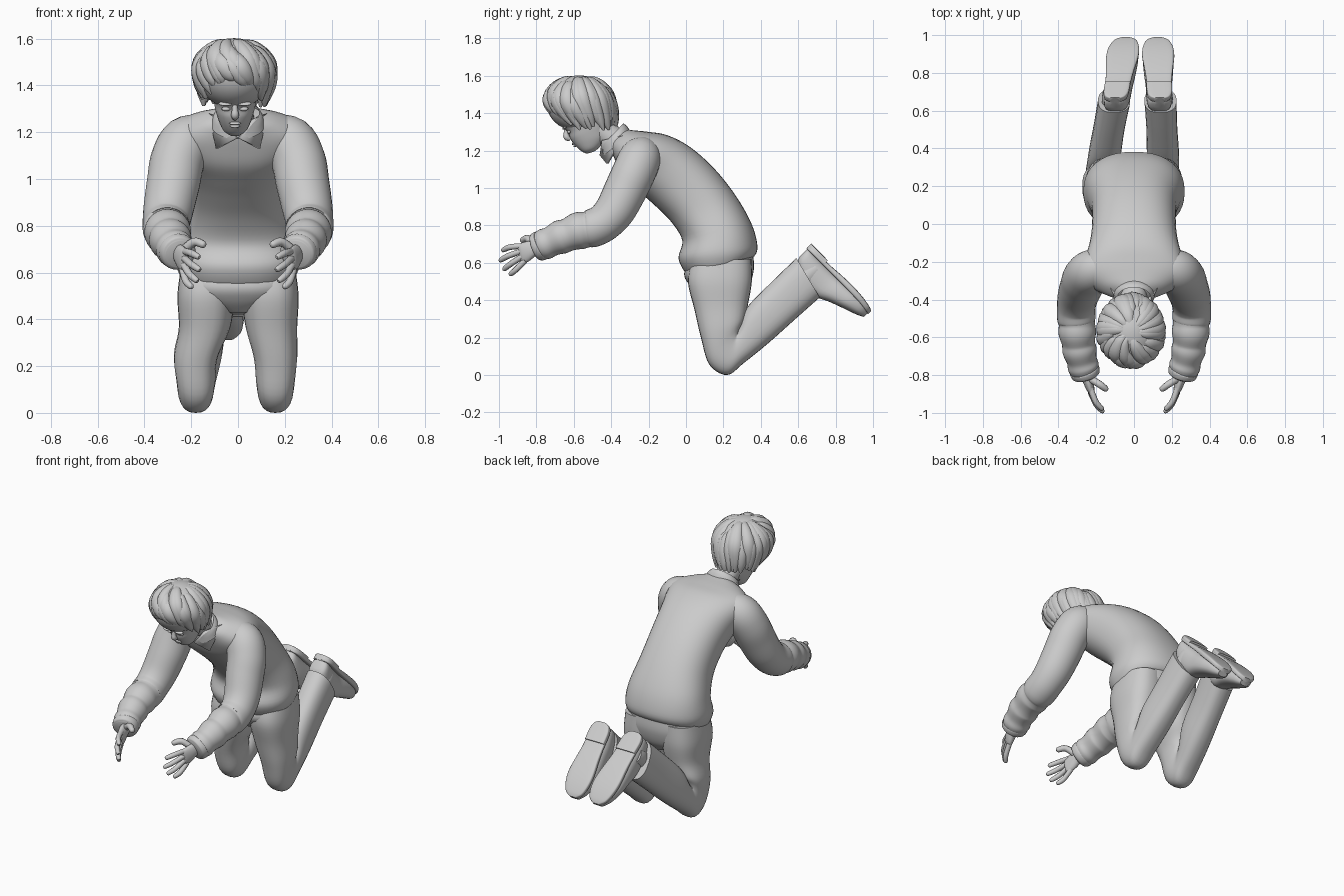
import bpy, bmesh, math, random
from mathutils import Vector, Matrix

if "Cube" in bpy.data.objects:
    bpy.data.objects.remove(bpy.data.objects["Cube"])

random.seed(4)


def smooth_keys(keys, steps):
    """Catmull-Rom interpolation through tuples of numbers."""
    out, n = [], len(keys)
    for i in range(n - 1):
        p0, p1, p2, p3 = (keys[max(0, min(n - 1, i + k))] for k in (-1, 0, 1, 2))
        for s in range(steps):
            t = s / steps
            out.append([0.5 * (2 * b + (c - a) * t + (2 * a - 5 * b + 4 * c - d) * t * t
                               + (3 * b - a - 3 * c + d) * t ** 3)
                        for a, b, c, d in zip(p0, p1, p2, p3)])
    return out + [list(keys[-1])]


def finish(name, bm):
    bmesh.ops.recalc_face_normals(bm, faces=bm.faces)
    me = bpy.data.meshes.new(name)
    bm.to_mesh(me)
    bm.free()
    ob = bpy.data.objects.new(name, me)
    bpy.context.collection.objects.link(ob)
    return ob


def loft(name, rings, n=28, power=2.0, caps=True):
    """Skin rings given as (centre, half axis u, half axis v)."""
    bm = bmesh.new()
    loops = []
    for c, u, v in rings:
        loop = []
        for k in range(n):
            a = 2 * math.pi * k / n
            ca, sa = math.cos(a), math.sin(a)
            ca = math.copysign(abs(ca) ** (2 / power), ca)
            sa = math.copysign(abs(sa) ** (2 / power), sa)
            loop.append(bm.verts.new(c + u * ca + v * sa))
        loops.append(loop)
    for A, B in zip(loops, loops[1:]):
        for k in range(n):
            bm.faces.new((A[k], A[(k + 1) % n], B[(k + 1) % n], B[k]))
    if caps:
        bm.faces.new(loops[0])
        bm.faces.new(loops[-1])
    return finish(name, bm)


def body(name, keys, steps=5, **kw):
    """Side-profile loft; keys are (front y, z, back y, z, centre x, half width)."""
    rings = []
    for fy, fz, by, bz, cx, hw in smooth_keys(keys, steps):
        rings.append((Vector((cx, (fy + by) / 2, (fz + bz) / 2)), Vector((hw, 0, 0)),
                      Vector((0, (by - fy) / 2, (bz - fz) / 2))))
    return loft(name, rings, **kw)


def tube(name, keys, steps=5, n=16, side=1):
    """Round limb through (x, y, z, radius)."""
    pts = smooth_keys([(k[0] * side,) + tuple(k[1:]) for k in keys], steps)
    P = [Vector(p[:3]) for p in pts]
    ref = Vector((0.31, 0.17, 0.93)) if abs((P[-1] - P[0]).normalized().z) < 0.7 else Vector((1, 0.1, 0))
    u, rings = ref, []
    for i, p in enumerate(P):
        t = (P[min(i + 1, len(P) - 1)] - P[max(i - 1, 0)]).normalized()
        u = (u - t * u.dot(t)).normalized()
        rings.append((p, u * pts[i][3], t.cross(u) * pts[i][3]))
    return loft(name, rings, n=n)


def ball(name, loc, size, tilt=0):
    bm = bmesh.new()
    M = Matrix.Translation(loc) @ Matrix.Rotation(tilt, 4, 'X') @ Matrix.Diagonal((*size, 1))
    bmesh.ops.create_uvsphere(bm, u_segments=28, v_segments=18, radius=1, matrix=M)
    return finish(name, bm)


# Sweater body with a turned-under hem
body("sweater", [
    (.03, .535, .33, .63, 0, .235), (-.005, .55, .365, .635, 0, .25), (-.04, .625, .382, .69, 0, .268),
    (-.02, .72, .35, .81, 0, .252),
    (-.08, .82, .265, .96, 0, .225), (-.17, .91, .15, 1.105, 0, .222), (-.25, .98, .02, 1.22, 0, .235),
    (-.325, 1.05, -.1, 1.282, 0, .262), (-.37, 1.13, -.2, 1.3, 0, .262), (-.4, 1.2, -.28, 1.308, 0, .17),
    (-.41, 1.24, -.32, 1.312, 0, .09)], n=40, power=2.3)
# Trouser seat
body("trouser_seat", [(.075, .43, .28, .41, 0, .06), (.02, .48, .335, .47, 0, .2),
                      (-.01, .54, .362, .56, 0, .25), (.02, .63, .36, .64, 0, .24)], n=36, power=2.4)

# Legs and shoes, folded at the knee
for label, s, knee, ankle, toe in (("left", 1, .16, .14, .125), ("right", -1, -.18, -.105, -.045)):
    def x(t):
        return knee + (ankle - knee) * t
    body("trouser_leg_" + label, [
        (.03, .61, .35, .62, s * .13, .115), (.01, .5, .352, .5, s * .137, .122),
        (.045, .35, .332, .38, s * .143, .11), (.08, .2, .315, .3, x(0), .094),
        (.125, .055, .3, .27, x(0), .084), (.22, .0, .285, .255, x(0), .078),
        (.31, .065, .29, .27, x(.1), .08), (.44, .17, .325, .36, x(.35), .085),
        (.58, .295, .45, .49, x(.65), .082), (.715, .415, .59, .625, ankle, .085)], power=2.5)
    d, nrm = Vector((0, .705, -.709)), Vector((0, .709, .705))
    heel = Vector((ankle - s * .004, .665, .69))

    def shoe(name, keys, power):
        """Keys are (along foot, sole height, top height, half width)."""
        rings = []
        for a, lo, hi, w in smooth_keys(keys, 4):
            c = heel + d * a + nrm * (lo + hi) / 2
            c.x += (toe - heel.x) * a / .46
            rings.append((c, Vector((w, 0, 0)), nrm * (hi - lo) / 2))
        loft(name + "_" + label, rings, power=power)
    shoe("shoe_upper", [(.0, -.02, -.08, .03), (.02, -.01, -.12, .058), (.1, -.015, -.17, .068),
                        (.2, -.015, -.175, .07), (.28, -.008, -.14, .078), (.36, -.005, -.11, .08),
                        (.43, -.008, -.085, .062), (.47, -.03, -.065, .03)], 2.5)
    shoe("shoe_sole", [(-.005, -.025, .0, .028), (.01, -.025, .0, .052), (.05, -.025, .0, .066),
                       (.15, -.025, .002, .068), (.23, -.025, .008, .075), (.32, -.026, .01, .085),
                       (.39, -.028, .006, .08), (.45, -.034, -.004, .058), (.476, -.04, -.014, .022)], 5)
    shoe("shoe_heel", [(-.006, -.02, .012, .028), (.01, -.02, .012, .052), (.05, -.02, .012, .066),
                       (.12, -.02, .012, .067)], 5)
    # Ankle inside the trouser opening
    tube("sock_" + label, [(ankle, .58, .46, .06), (ankle, .66, .54, .066), (ankle, .7, .57, .06)])

# Arms reaching forward, sleeves bunched at the forearm
for label, s in (("left", 1), ("right", -1)):
    tube("sleeve_" + label, [
        (.13, -.225, 1.19, .085), (.215, -.245, 1.16, .112), (.258, -.28, 1.08, .116),
        (.276, -.325, .985, .114), (.296, -.38, .88, .108), (.306, -.44, .815, .102),
        (.305, -.5, .785, .102), (.302, -.53, .778, .096), (.3, -.575, .77, .1),
        (.294, -.63, .75, .088), (.288, -.67, .737, .091), (.277, -.72, .715, .08),
        (.268, -.755, .7, .083), (.258, -.785, .688, .073)], n=28, side=s)
    tube("sleeve_cuff_" + label, [(.266, -.765, .698, .07), (.262, -.775, .693, .08),
                                  (.254, -.8, .682, .075), (.251, -.81, .678, .06)], n=24, side=s)
    body("palm_" + label, [
        (-.775, .735, -.77, .65, s * .257, .034), (-.81, .722, -.805, .635, s * .249, .03),
        (-.85, .715, -.84, .608, s * .24, .027), (-.89, .702, -.872, .595, s * .229, .02),
        (-.902, .688, -.887, .605, s * .224, .008)])
    fingers = {
        "index": ((.23, -.87, .69), (.203, -.94, .684), (.165, -.985, .665)),
        "middle": ((.23, -.88, .662), (.203, -.95, .637), (.162, -.998, .61)),
        "ring": ((.232, -.875, .635), (.208, -.937, .594), (.172, -.977, .562)),
        "little": ((.237, -.86, .612), (.222, -.91, .563), (.196, -.943, .535)),
        "thumb": ((.24, -.815, .69), (.188, -.845, .73), (.14, -.88, .718))}
    for f, (a, b, c) in fingers.items():
        r = .019 if f == "thumb" else .0155
        A, B, C = map(Vector, (a, b, c))
        tube(f"{f}_finger_{label}", [(*A, r), (*B, r), (*B.lerp(C, .8), r * .85), (*C, r * .4)],
             steps=4, n=10, side=s)

# Neck and shirt collar
tube("neck", [(0, -.33, 1.22, .075), (-.003, -.4, 1.27, .07), (-.01, -.48, 1.34, .07)], n=24)
body("collar_band", [(-.445, 1.17, -.29, 1.29, 0, .115), (-.45, 1.2, -.315, 1.33, 0, .105),
                     (-.455, 1.22, -.335, 1.345, 0, .09)], caps=False)
for label, s in (("left", 1), ("right", -1)):
    bm = bmesh.new()
    vs = [bm.verts.new((s * a, b, c)) for a, b, c in (
        (.125, -.34, 1.28), (.095, -.425, 1.13), (.012, -.462, 1.175), (.072, -.45, 1.255))]
    bm.faces.new(vs)
    flap = finish("collar_flap_" + label, bm)
    flap.modifiers.new("thickness", 'SOLIDIFY').thickness = .016

# Head bent forward, with facial features
HX = -.013
body("head", [
    (-.53, 1.183, -.49, 1.195, HX, .022), (-.558, 1.196, -.455, 1.225, HX, .05),
    (-.592, 1.226, -.415, 1.28, HX, .07), (-.618, 1.262, -.41, 1.33, HX, .083),
    (-.632, 1.298, -.41, 1.38, HX, .092), (-.675, 1.34, -.42, 1.43, HX, .1),
    (-.7, 1.39, -.44, 1.48, HX, .095), (-.69, 1.46, -.5, 1.53, HX, .06)], power=2.2)
tube("nose", [(HX, -.64, 1.325, .01), (HX, -.641, 1.295, .013), (HX, -.638, 1.272, .017),
              (HX, -.618, 1.26, .011)], n=12)
ball("upper_lip", (HX, -.602, 1.238), (.025, .01, .006), .6)
ball("lower_lip", (HX, -.592, 1.226), (.021, .01, .007), .6)
for label, s in (("left", 1), ("right", -1)):
    ball("eyelid_" + label, (HX + s * .038, -.626, 1.3), (.019, .011, .009), .6)
    ball("brow_" + label, (HX + s * .04, -.648, 1.322), (.03, .014, .007), .6)

# Hair: solid cap under long locks that fall from the crown and sweep to one side
C, R = Vector((-.016, -.57, 1.452)), Vector((.16, .176, .15))
ball("hair_cap", C, R)


def hair_point(t, a, k):
    """Dome on top, then hanging nearly straight down; t runs from the crown."""
    h = math.sin(min(t, 1.5)) - .17 * max(0, t - 1.75)
    z = math.cos(t) if t < math.pi / 2 else math.pi / 2 - t
    lean = .05 * max(0, -z)
    return C + Vector((R.x * h * math.cos(a) * k, R.y * h * math.sin(a) * k + lean, R.z * z * k))


for i in range(38):
    a0 = 2 * math.pi * i / 38 + random.uniform(-.08, .08)
    front = max(0, -math.sin(a0 + .3)) ** 1.5
    start = random.choice((.15, .5, .8))
    stop = 2.5 - .55 * front + random.uniform(-.15, .1)
    sweep = .25 + .6 * front
    width = random.uniform(.036, .048)
    push = 1.03 - width / .16 * .6
    keys = []
    for f, r in ((0, .3), (.2, .75), (.5, 1), (.8, .75), (1, .15)):
        t = start + (stop - start) * f
        k = push + .06 * f + (.03 if f == 1 else 0)
        keys.append((*hair_point(t, a0 - sweep / 2 + sweep * f, k), width * r))
    tube(f"hair_lock_{i}", keys, steps=5, n=12)

bpy.ops.object.select_all(action='SELECT')
bpy.context.view_layer.objects.active = bpy.data.objects["sweater"]
bpy.ops.object.shade_smooth_by_angle(angle=math.radians(45))
